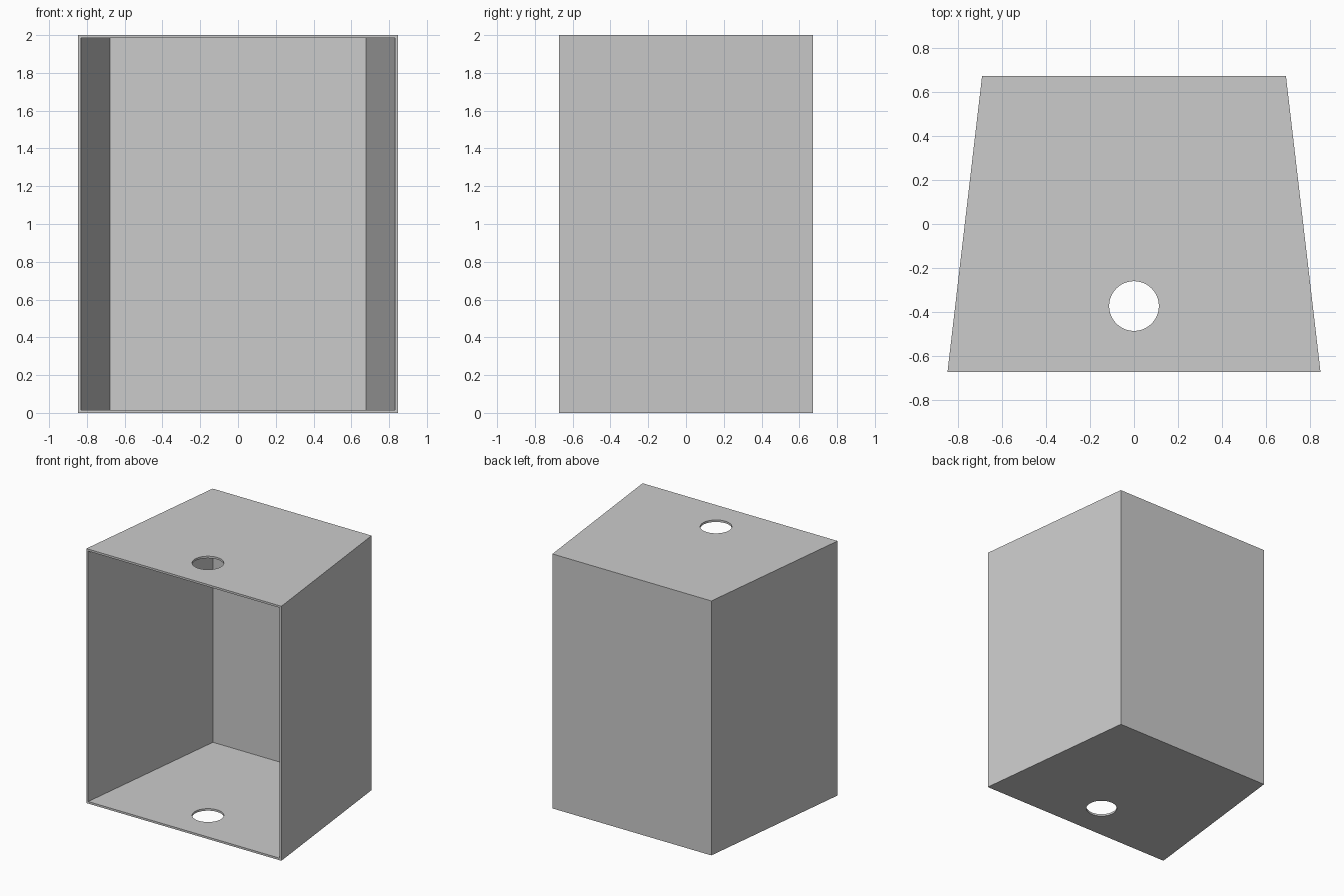
import bpy, bmesh

if "Cube" in bpy.data.objects:
    bpy.data.objects.remove(bpy.data.objects["Cube"])

FRONT, BACK, HEIGHT = -0.672, 0.672, 2.0
WALL = 0.016
HALF_FRONT, HALF_BACK = 0.848, 0.691
SLOPE = (HALF_FRONT - HALF_BACK) / (BACK - FRONT)


def half_width(y):
    return HALF_FRONT - SLOPE * (y - FRONT)


def tapered_box(name, y0, y1, z0, z1, inset=0.0):
    """Upright prism whose plan narrows towards the back."""
    a, b = half_width(y0) - inset, half_width(y1) - inset
    bm = bmesh.new()
    base = bm.faces.new([bm.verts.new((x, y, z0)) for x, y in
                         ((-a, y0), (a, y0), (b, y1), (-b, y1))])
    top = bmesh.ops.extrude_face_region(bm, geom=[base])["geom"]
    bmesh.ops.translate(bm, vec=(0, 0, z1 - z0),
                        verts=[g for g in top if isinstance(g, bmesh.types.BMVert)])
    bmesh.ops.recalc_face_normals(bm, faces=bm.faces[:])
    mesh = bpy.data.meshes.new(name)
    bm.to_mesh(mesh)
    bm.free()
    obj = bpy.data.objects.new(name, mesh)
    bpy.context.collection.objects.link(obj)
    return obj


def cut(target, cutter):
    cutter.hide_render = True
    mod = target.modifiers.new(cutter.name, 'BOOLEAN')
    mod.operation, mod.solver, mod.object = 'DIFFERENCE', 'EXACT', cutter
    bpy.context.view_layer.objects.active = target
    bpy.ops.object.modifier_apply(modifier=mod.name)
    bpy.data.objects.remove(cutter)


# Thin-walled cabinet, open at the front
cabinet = tapered_box("cabinet_shell", FRONT, BACK, 0, HEIGHT)
cut(cabinet, tapered_box("cavity_cutter", FRONT - 0.2, BACK - WALL,
                         WALL, HEIGHT - WALL, WALL))

# Round hole through the top and bottom panels
bpy.ops.mesh.primitive_cylinder_add(vertices=64, radius=0.113, depth=3,
                                    location=(0, -0.373, 1))
hole = bpy.context.object
hole.name = "hole_cutter"
cut(cabinet, hole)

# Smooth hole rims, sharp panel edges
bpy.ops.object.select_all(action='DESELECT')
cabinet.select_set(True)
bpy.context.view_layer.objects.active = cabinet
bpy.ops.object.shade_smooth_by_angle()
